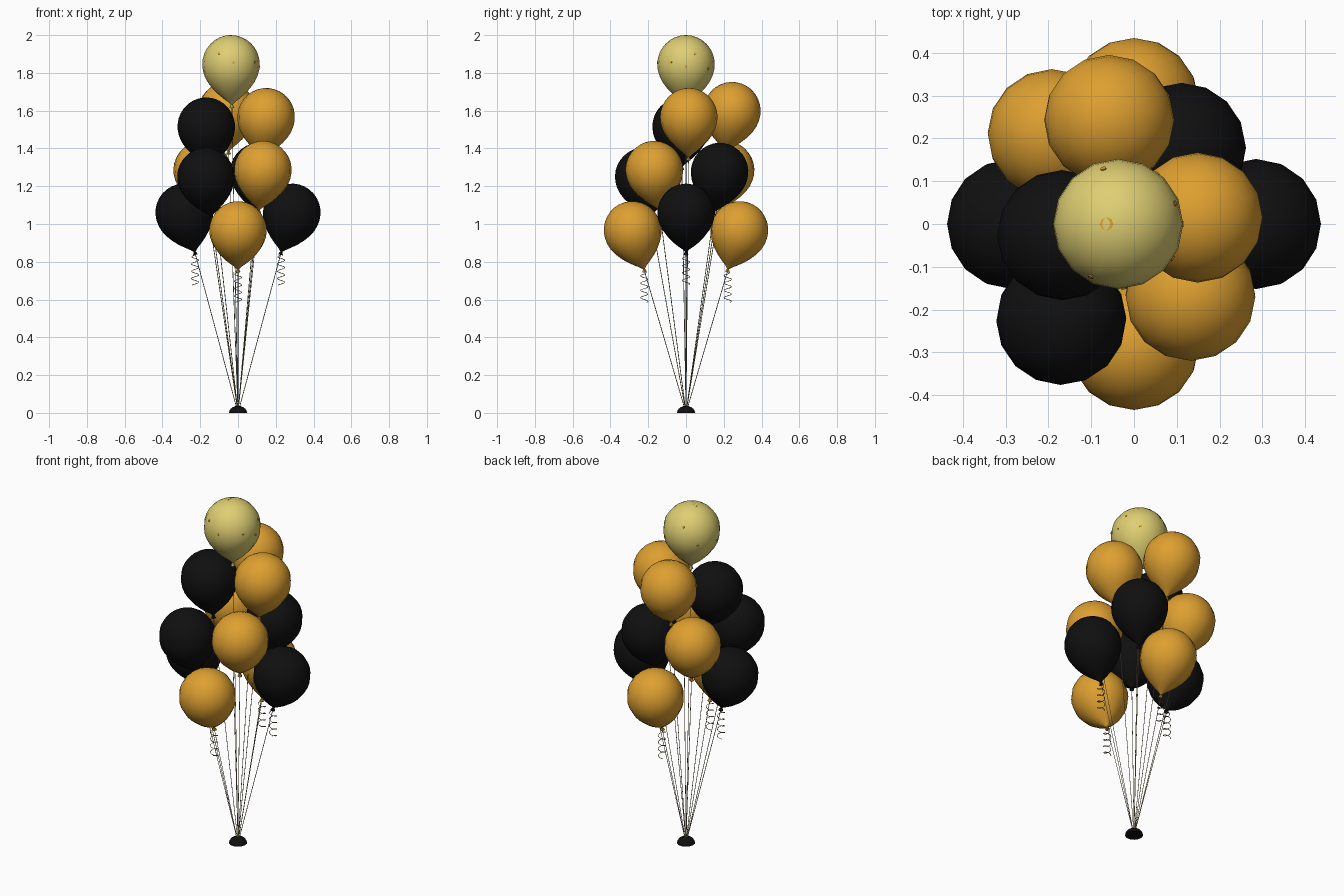
import bpy, bmesh, math, random
from mathutils import Vector, Matrix

if "Cube" in bpy.data.objects:
    bpy.data.objects.remove(bpy.data.objects["Cube"])

random.seed(4)
R, TOP, LOW = 0.152, 0.154, 0.213   # balloon radius, height above / below widest ring


def material(name, rgb):
    m = bpy.data.materials.new(name)
    m.diffuse_color = (*rgb, 1)
    m.use_nodes = True
    m.node_tree.nodes["Principled BSDF"].inputs["Base Color"].default_value = m.diffuse_color
    return m


GOLD = material("gold", (0.73, 0.35, 0.03))
BLACK = material("black", (0.005, 0.005, 0.005))
PALE = material("pale_yellow", (0.73, 0.62, 0.17))
RIBBON = material("ribbon_tan", (0.36, 0.29, 0.14))


def make_object(name, bm, mat, angle=None):
    bmesh.ops.recalc_face_normals(bm, faces=bm.faces)
    me = bpy.data.meshes.new(name)
    bm.to_mesh(me)
    bm.free()
    me.materials.append(mat)
    ob = bpy.data.objects.new(name, me)
    bpy.context.collection.objects.link(ob)
    if angle:
        bpy.ops.object.select_all(action='DESELECT')
        ob.select_set(True)
        bpy.context.view_layer.objects.active = ob
        bpy.ops.object.shade_smooth_by_angle(angle=math.radians(angle))
    return ob


def lathe(name, profile, mat, segs, matrix=Matrix(), angle=40):
    """Spin (radius, height) points around the local z axis."""
    bm = bmesh.new()
    vs = [bm.verts.new((r, 0, z)) for r, z in profile]
    edges = [bm.edges.new(p) for p in zip(vs, vs[1:])]
    bmesh.ops.spin(bm, geom=vs + edges, cent=(0, 0, 0), axis=(0, 0, 1),
                   angle=2 * math.pi, steps=segs, use_duplicate=False)
    bmesh.ops.remove_doubles(bm, verts=bm.verts, dist=0.0002)
    bmesh.ops.transform(bm, matrix=matrix, verts=bm.verts)
    return make_object(name, bm, mat, angle)


def tube(name, points, radius, mat):
    """Thin four-sided tube along a path."""
    bm = bmesh.new()
    rings = []
    for i, p in enumerate(points):
        d = points[min(i + 1, len(points) - 1)] - points[max(i - 1, 0)]
        side = d.cross(Vector((0.31, 0.17, 1) if abs(d.normalized().z) < 0.9 else (1, 0, 0))).normalized()
        up = d.cross(side).normalized()
        rings.append([bm.verts.new(p + radius * (side * math.cos(k * math.pi / 2) + up * math.sin(k * math.pi / 2)))
                      for k in range(4)])
    for a, b in zip(rings, rings[1:]):
        for k in range(4):
            bm.faces.new((a[k], a[(k + 1) % 4], b[(k + 1) % 4], b[k]))
    return make_object(name, bm, mat)


# Teardrop body: rounded crown, tapering to a neck with a flared knot
crown = [(R * math.cos(a), TOP * math.sin(a)) for a in [math.pi / 2 * i / 8 for i in range(8, -1, -1)]]
taper = [(max(R * (1 - u ** 2.1), 0.006), -LOW * u) for u in (0.15, 0.3, 0.45, 0.6, 0.73, 0.85, 0.94, 1)]
BODY = crown + taper
KNOT = [(0.005, -LOW + 0.004), (0.007, -LOW - 0.004), (0.013, -LOW - 0.018), (0.0, -LOW - 0.016)]

# Balloons: name, widest-point centre, colour, curled tail
balloons = [
    ("low_front", (0, -0.283, 0.967), GOLD, True),
    ("low_back", (0, 0.283, 0.967), GOLD, True),
    ("low_left", (-0.285, 0, 1.06), BLACK, True),
    ("low_right", (0.285, 0, 1.06), BLACK, True),
    ("middle_front_right", (0.132, -0.168, 1.286), GOLD, False),
    ("middle_front_left", (-0.17, -0.224, 1.25), BLACK, False),
    ("middle_back_left", (-0.19, 0.21, 1.285), GOLD, False),
    ("middle_back_right", (0.11, 0.178, 1.276), BLACK, False),
    ("upper_left", (-0.168, -0.026, 1.516), BLACK, False),
    ("upper_right", (0.149, 0.015, 1.566), GOLD, False),
    ("upper_back", (-0.058, 0.243, 1.598), GOLD, False),
    ("top", (-0.037, 0, 1.846), PALE, False),
]
for name, c, mat, tail in balloons:
    c = Vector(c)
    axis = c.normalized()
    place = Matrix.Translation(c) @ Vector((0, 0, 1)).rotation_difference(axis).to_matrix().to_4x4()
    lathe(name + "_balloon", BODY, mat, 16, place, 60)
    lathe(name + "_knot", KNOT, mat, 8, place)
    tip = c - axis * (LOW + 0.008)
    tube(name + "_string", [axis * 0.03, tip], 0.0019, RIBBON)
    if tail:
        # Curled ribbon hanging under the knot
        n = 60
        pts = [tip + Vector((0.02 * min(1, i / 8) * math.cos(i * 0.46), 0.02 * min(1, i / 8) * math.sin(i * 0.46),
                             -0.17 * i / n)) for i in range(n + 1)]
        tube(name + "_curled_tail", pts, 0.0017, RIBBON)


# Confetti dots on the pale balloon
def confetti(name, direction, radius):
    n = Vector(direction).normalized()
    bm = bmesh.new()
    bmesh.ops.create_cone(bm, cap_ends=True, segments=8, radius1=radius, radius2=radius, depth=0.003)
    m = Matrix.Translation(Vector((-0.037, 0, 1.846)) + n * 0.1515)
    m = m @ Vector((0, 0, 1)).rotation_difference(n).to_matrix().to_4x4()
    bmesh.ops.transform(bm, matrix=m, verts=bm.verts)
    make_object(name, bm, GOLD)


confetti("confetti_crown", (-0.18, 0, 1), 0.016)
for i in range(9):
    a = i * 2.4
    confetti(f"confetti_{i}", (math.cos(a), math.sin(a), random.uniform(-0.3, 0.6)), 0.007)

# Domed weight on the floor
dome = [(0.0, 0.037)] + [(0.048 * math.sin(a), 0.037 * math.cos(a))
                         for a in [math.pi / 2 * i / 5 for i in range(1, 6)]] + [(0.0, 0.0)]
lathe("weight", dome, BLACK, 16)
